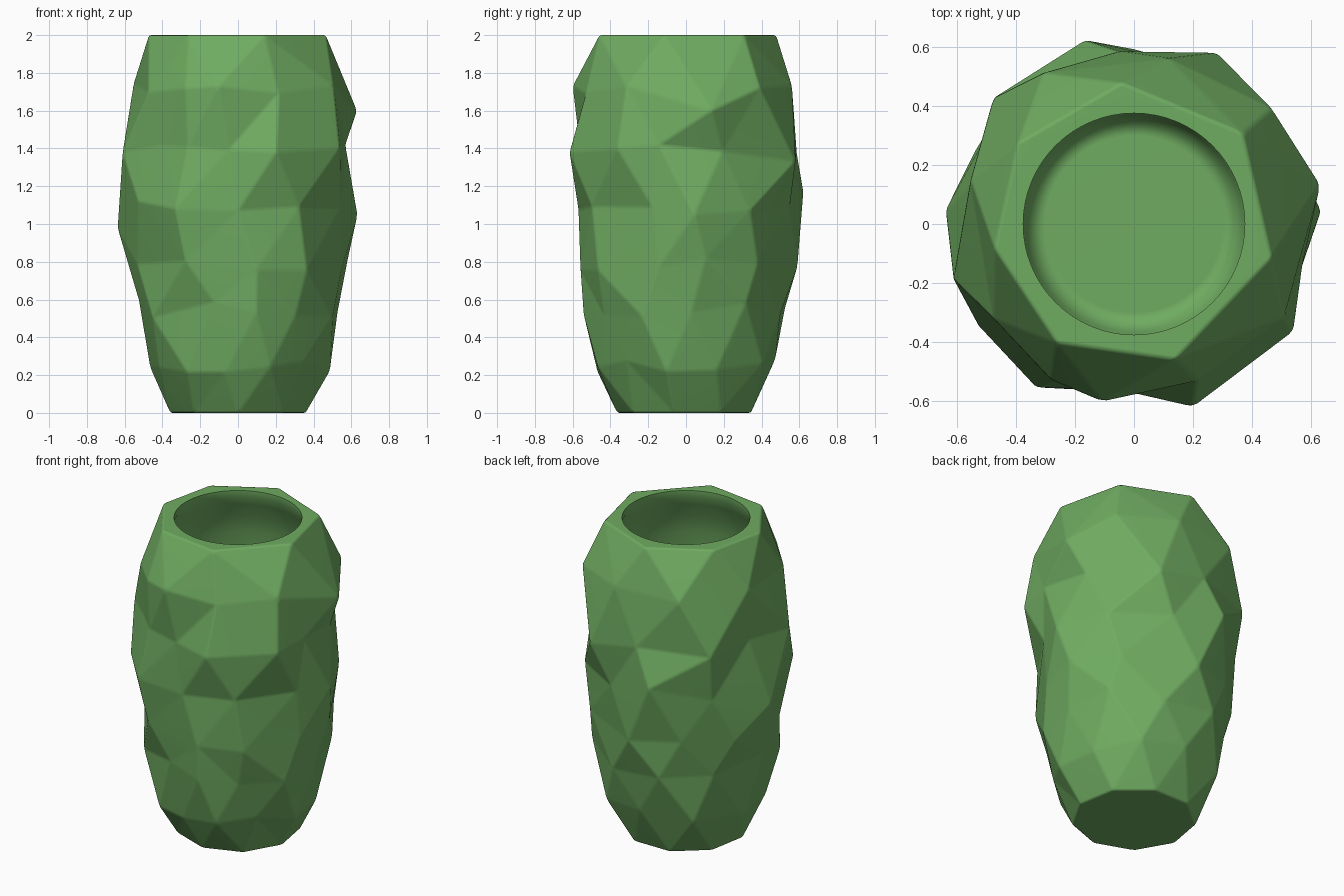
import bpy, bmesh, math, random
from mathutils import Vector
from mathutils.geometry import delaunay_2d_cdt

if "Cube" in bpy.data.objects:
    bpy.data.objects.remove(bpy.data.objects["Cube"])

random.seed(7)
green = bpy.data.materials.new("leaf_green")
green.diffuse_color = (0.16, 0.41, 0.12, 1)
green.use_nodes = True
green.node_tree.nodes["Principled BSDF"].inputs["Base Color"].default_value = green.diffuse_color


def make_object(name, bm):
    bmesh.ops.recalc_face_normals(bm, faces=bm.faces)
    mesh = bpy.data.meshes.new(name)
    bm.to_mesh(mesh)
    bm.free()
    mesh.materials.append(green)
    obj = bpy.data.objects.new(name, mesh)
    bpy.context.collection.objects.link(obj)
    return obj


# Facet corners in rows: height, radius, height jitter, angles in degrees
rows = [
    (0.00, 0.365, 0.00, [-170, -130, -90, -50, -10, 30, 70, 110, 150]),
    (0.25, 0.485, 0.04, [-152, -123, -98, -70, -42, -12, 20, 55, 90, 130, 170]),
    (0.55, 0.540, 0.05, [-175, -145, -104, -80, -55, -25, 3, 35, 70, 108, 143]),
    (0.80, 0.580, 0.05, [-160, -118, -80, -52, -15, 10, 42, 90, 122, 155]),
    (1.08, 0.582, 0.02, [-90, -57, -18, 35, 74, 140]),
    (1.40, 0.575, 0.02, [-138, -117, -95, -14, 20, 95, 166]),
    (1.72, 0.585, 0.03, [-146, -118, -68, -32, 78, 121, 165]),
    (2.00, 0.480, 0.00, [-170, -123, -73, -14, 40, 95, 145]),
]
polar = []
for z, r, dz, angles in rows:
    for k, a in enumerate(angles):
        wobble = (0.012 if k % 2 else -0.012) if dz else 0
        polar.append((math.radians(a), r + wobble, z + random.uniform(-dz, dz)))

# Standing-out corners: angle, height, radius
peaks = [(4, 1.05, 0.635), (12, 1.60, 0.645), (-34, 1.40, 0.65),
         (-72, 1.38, 0.65), (-100, 1.73, 0.61), (-121, 1.08, 0.645),
         (-147, 1.12, 0.63), (-163, 1.38, 0.64), (176, 0.98, 0.64),
         (138, 1.38, 0.64), (105, 1.17, 0.645), (64, 1.33, 0.645),
         (40, 1.72, 0.61)]
top_count = len(rows[-1][3])
top_start = len(polar) - top_count
polar += [(math.radians(a), r, z) for a, z, r in peaks]

# Triangulate the unrolled wall, tiled three times so the seam closes
n = len(polar)
flat = [Vector(((a + t * math.tau) * 0.6, z))
        for t in (-1, 0, 1) for a, r, z in polar]
out = delaunay_2d_cdt(flat, [], [], 0, 1e-6)
pts, tris, origin = out[0], out[2], out[3]

# Faceted solid body
bm = bmesh.new()
vs = [bm.verts.new((r * math.cos(a), r * math.sin(a), z)) for a, r, z in polar]
seen = set()
for t in tris:
    mid = sum(pts[i].x for i in t) / 3 / 0.6
    ids = [origin[i][0] % n for i in t]
    key = tuple(sorted(ids))
    if abs(mid) < math.pi + 0.02 and len(set(ids)) == 3 and key not in seen:
        seen.add(key)
        bm.faces.new([vs[i] for i in ids])
bm.faces.new(vs[:len(rows[0][3])])
bm.faces.new(vs[top_start:top_start + top_count])
body = make_object("faceted_vase", bm)

# Hollow: turned profile with a round mouth and a rounded floor edge
profile = [(0.375, 2.1), (0.375, 1.96), (0.40, 1.9), (0.45, 1.8), (0.485, 1.68),
           (0.505, 1.5), (0.515, 1.3), (0.515, 1.1), (0.50, 0.85), (0.475, 0.6),
           (0.44, 0.4), (0.40, 0.24), (0.365, 0.14), (0.34, 0.1), (0.30, 0.08)]
seg = 64
bm = bmesh.new()
rings = [[bm.verts.new((r * math.cos(math.tau * i / seg),
                        r * math.sin(math.tau * i / seg), z))
          for i in range(seg)] for r, z in profile]
for lo, hi in zip(rings, rings[1:]):
    for i in range(seg):
        j = (i + 1) % seg
        bm.faces.new((lo[i], lo[j], hi[j], hi[i]))
bm.faces.new(rings[0])
bm.faces.new(rings[-1])
hollow = make_object("hollow_cutter", bm)
hollow.hide_render = True

# Soften the facet edges, then cut the hollow
bev = body.modifiers.new("soft_edges", 'BEVEL')
bev.width = 0.012
bev.segments = 2
bev.limit_method = 'ANGLE'
bev.angle_limit = math.radians(4)
cut = body.modifiers.new("hollow", 'BOOLEAN')
cut.operation = 'DIFFERENCE'
cut.solver = 'EXACT'
cut.object = hollow
bpy.ops.object.select_all(action='DESELECT')
body.select_set(True)
bpy.context.view_layer.objects.active = body
bpy.ops.object.convert(target='MESH')
bpy.data.objects.remove(hollow)

# Smooth blends with a crisp mouth
bpy.ops.object.shade_smooth_by_angle(angle=math.radians(50))
wn = body.modifiers.new("flat_facets", 'WEIGHTED_NORMAL')
wn.keep_sharp = True
